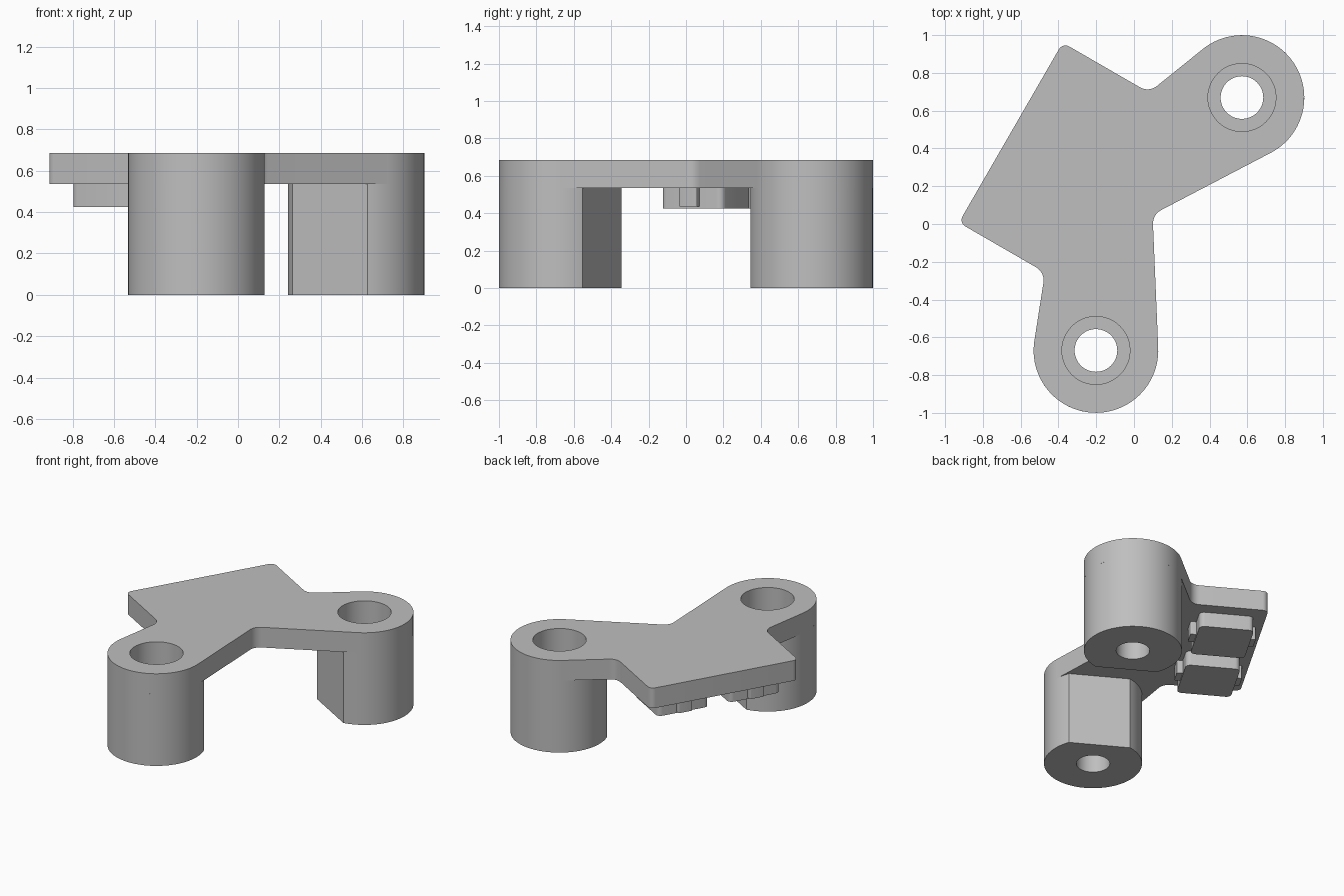
import bpy, bmesh
from math import pi, sin, cos, acos, atan2, tan, radians
from mathutils import Vector, Matrix

cube = bpy.data.objects.get("Cube")
if cube:
    bpy.data.objects.remove(cube)

grey = bpy.data.materials.new("plain grey")
grey.use_nodes = True
GREY = (0.52, 0.52, 0.52, 1)
grey.diffuse_color = GREY
grey.node_tree.nodes["Principled BSDF"].inputs["Base Color"].default_value = GREY

# The bracket is symmetric across a line turned 60 degrees from x
FRAME = Matrix.Translation((0.185, 0, 0)) @ Matrix.Rotation(radians(60), 4, "Z")
POST = Vector((0.773, 0))
POST_R = 0.33
TOP, UNDER, TAB_Z = 0.685, 0.535, 0.425


def arc(c, r, a0, a1, n):
    return [Vector((c[0] + r * cos(a0 + (a1 - a0) * i / n),
                    c[1] + r * sin(a0 + (a1 - a0) * i / n))) for i in range(n + 1)]


def fillet(corners, n=8):
    """Round each (point, radius) corner of a closed outline."""
    out = []
    for i, (p, r) in enumerate(corners):
        if r == 0:
            out.append(p)
            continue
        a = (corners[i - 1][0] - p).normalized()
        b = (corners[(i + 1) % len(corners)][0] - p).normalized()
        half = acos(a.dot(b)) / 2
        centre = p + (a + b).normalized() * (r / sin(half))
        s = p + a * (r / tan(half)) - centre
        e = p + b * (r / tan(half)) - centre
        a0 = atan2(s.y, s.x)
        turn = (atan2(e.y, e.x) - a0 + pi) % (2 * pi) - pi
        out += arc(centre, r, a0, a0 + turn, n)
    return out


def mirror(points):
    return [Vector((-p.x, p.y)) for p in reversed(points)]


def prism(name, outline, z0, z1):
    bm = bmesh.new()
    base = bm.faces.new([bm.verts.new((p.x, p.y, z0)) for p in outline])
    ext = bmesh.ops.extrude_face_region(bm, geom=[base])["geom"]
    bmesh.ops.translate(bm, vec=(0, 0, z1 - z0),
                        verts=[v for v in ext if isinstance(v, bmesh.types.BMVert)])
    bmesh.ops.recalc_face_normals(bm, faces=bm.faces)
    bm.transform(FRAME)
    mesh = bpy.data.meshes.new(name)
    bm.to_mesh(mesh)
    bm.free()
    mesh.materials.append(grey)
    ob = bpy.data.objects.new(name, mesh)
    bpy.context.collection.objects.link(ob)
    return ob


def rect(u0, u1, v0, v1, r):
    return fillet([(Vector(p), r) for p in ((u0, v0), (u1, v0), (u1, v1), (u0, v1))], 6)


def tangent_angle(p, side):
    d = p - POST
    return atan2(d.y, d.x) + side * acos(POST_R / d.length)


# Top plate: a square pad whose two arms wrap tangentially round the posts
inner, neck, pad = Vector((0, 0.10)), Vector((0.55, 0.44)), Vector((0.55, 0.967))
wrap = arc(POST, POST_R, tangent_angle(inner, 1) - 2 * pi, tangent_angle(neck, -1), 48)
half = [(p, 0) for p in wrap] + [(neck, 0.08), (pad, 0.04)]
other = [(Vector((-p.x, p.y)), r) for p, r in reversed(half)]
plate = prism("top_plate", fillet([(inner, 0.08)] + half + other), UNDER, TOP)
parts = [plate]

# Posts with a flat on the side facing each other
flat = pi - acos(0.255 / POST_R)
post_shape = arc(POST, POST_R, -flat, flat, 64)
posts = [prism("back_post", post_shape, 0, UNDER),
         prism("front_post", mirror(post_shape), 0, UNDER)]
parts += posts

# Screw holes with a wide recess from above
cutters = []
for s in (1, -1):
    for r, z0 in ((0.18, 0.15), (0.113, -0.1)):
        ring = arc((s * POST.x, 0), r, 0, 2 * pi, 48)[:-1]
        cutter = prism("hole_cutter", ring, z0, TOP + 0.1)
        cutter.hide_render = True
        cutters.append(cutter)

for ob, tools in ((plate, (cutters[0], cutters[2])),
                  (posts[0], cutters[:2]), (posts[1], cutters[2:])):
    for tool in tools:
        mod = ob.modifiers.new("hole", "BOOLEAN")
        mod.operation = "DIFFERENCE"
        mod.solver = "EXACT"
        mod.object = tool
    bpy.context.view_layer.update()
    graph = bpy.context.evaluated_depsgraph_get()
    cut = bpy.data.meshes.new_from_object(ob.evaluated_get(graph))
    ob.modifiers.clear()
    ob.data = cut
for cutter in cutters:
    bpy.data.objects.remove(cutter)

# Locating tabs under the pad, each with a small nub at both ends
for side, flip in (("back", list), ("front", mirror)):
    parts.append(prism(side + "_tab", flip(rect(0.075, 0.455, 0.515, 0.885, 0.035)),
                       TAB_Z, UNDER))
    for end, v0, v1 in (("inner", 0.475, 0.53), ("outer", 0.87, 0.92)):
        parts.append(prism(f"{side}_{end}_nub", flip(rect(0.213, 0.317, v0, v1, 0.008)),
                           TAB_Z + 0.012, UNDER))

# Smooth the round walls and keep the rims sharp
bpy.ops.object.select_all(action="DESELECT")
for ob in parts:
    ob.select_set(True)
bpy.context.view_layer.objects.active = plate
bpy.ops.object.shade_smooth_by_angle(angle=radians(30))
